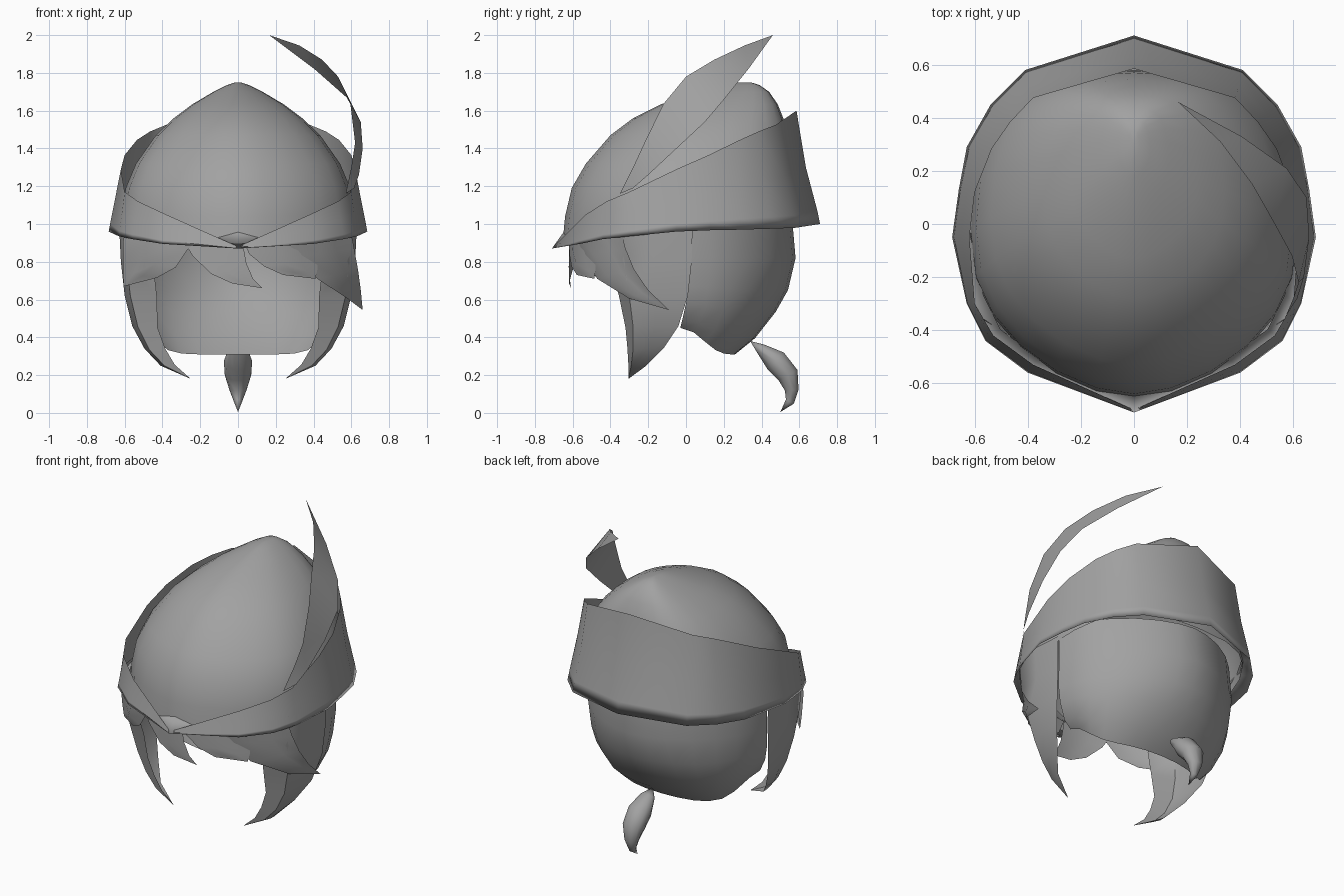
import bpy, bmesh, math
from mathutils import Vector

if "Cube" in bpy.data.objects:
    bpy.data.objects.remove(bpy.data.objects["Cube"])

# Dark grey used for every part
grey = bpy.data.materials.new("dark_grey")
grey.diffuse_color = (.36, .36, .36, 1)
grey.use_nodes = True
grey.node_tree.nodes["Principled BSDF"].inputs["Base Color"].default_value = grey.diffuse_color


def loft(name, rows, closed=False, angle=50):
    """Skin a grid of points given as rows of equal length."""
    bm = bmesh.new()
    grid = [[bm.verts.new(p) for p in row] for row in rows]
    n = len(rows[0])
    for a, b in zip(grid, grid[1:]):
        for i in range(n if closed else n - 1):
            j = (i + 1) % n
            bm.faces.new((a[i], a[j], b[j], b[i]))
    bmesh.ops.remove_doubles(bm, verts=bm.verts, dist=0.0005)
    bmesh.ops.recalc_face_normals(bm, faces=bm.faces)
    me = bpy.data.meshes.new(name)
    bm.to_mesh(me)
    bm.free()
    me.materials.append(grey)
    ob = bpy.data.objects.new(name, me)
    bpy.context.collection.objects.link(ob)
    bpy.ops.object.select_all(action='DESELECT')
    ob.select_set(True)
    bpy.context.view_layer.objects.active = ob
    bpy.ops.object.shade_smooth_by_angle(angle=math.radians(angle))
    return ob


def flip(p):
    return (-p[0], p[1], p[2])


def full_ring(half):
    """Close a half outline (front to back) by mirroring it in x."""
    return half + [flip(p) for p in half[-2:0:-1]]


def spow(v, e):
    return math.copysign(abs(v) ** e, v)


# Cap crown: (half width, front y, back y, z, tilt), squarer at the back
crown = [(.615, -.655, .58, .97, .13), (.615, -.64, .58, 1.06, .03),
         (.595, -.605, .577, 1.19, 0), (.54, -.53, .57, 1.32, 0),
         (.435, -.40, .545, 1.47, 0), (.34, -.28, .515, 1.56, 0),
         (.24, -.13, .485, 1.635, 0), (.13, .06, .44, 1.70, 0),
         (.06, .18, .39, 1.735, 0), (.02, .25, .35, 1.748, 0),
         (0, .3, .3, 1.75, 0)]
rows = []
for hw, yf, yb, z, k in crown:
    ring = []
    for i in range(24):
        a = math.tau * i / 24
        e = .9 + .2 * math.cos(a)
        y = (yf + yb) / 2 - (yb - yf) / 2 * spow(math.cos(a), e)
        ring.append((hw * spow(math.sin(a), e), y, z + k * y))
    rows.append(ring)
loft("cap_crown", rows, True)

# Turned-up cap brim, V-shaped at the front and high at the back
bottom = [(0, -.71, .87), (.4, -.56, .895), (.56, -.44, .92), (.63, -.3, .935),
          (.685, -.05, .96), (.66, .13, .967), (.63, .29, .97),
          (.54, .45, .975), (.41, .58, .98), (0, .71, 1.0)]
top = [(0, -.70, .88), (.38, -.53, 1.05), (.53, -.42, 1.12), (.60, -.3, 1.17),
       (.62, -.05, 1.29), (.60, .12, 1.365), (.535, .285, 1.445),
       (.465, .385, 1.49), (.38, .475, 1.525), (0, .585, 1.6)]


def between(t, pull=0):
    ring = [Vector(b).lerp(Vector(c), t) for b, c in zip(bottom, top)]
    return [(p.x, p.y - max(0, p.y) * pull, p.z) for p in ring]


inner = [(x * .9, y * .9, z + .1) for x, y, z in bottom]
loft("cap_brim", [full_ring(r) for r in
                  (top, between(.5, .02), between(.12), bottom, inner)],
     True, 180)

# Feather: paired upper and lower edges from base to tip
upper = [(.57, -.35, 1.16), (.60, -.28, 1.30), (.62, -.22, 1.43),
         (.595, -.12, 1.635), (.53, 0, 1.78), (.445, .15, 1.87),
         (.325, .31, 1.945), (.165, .46, 2.0)]
lower = [(.57, -.35, 1.16), (.615, -.28, 1.19), (.64, -.2, 1.26),
         (.66, -.05, 1.40), (.65, .1, 1.54), (.575, .21, 1.67),
         (.405, .33, 1.82), (.165, .46, 2.0)]
loft("feather", list(zip(upper, lower)))

# Back hair shell: (half width, side y, back y, side z, back z)
shell = [(.605, .03, .56, 1.05, 1.05), (.605, .03, .58, .82, .82),
         (.59, .01, .54, .67, .65), (.57, 0, .475, .58, .535),
         (.52, -.02, .365, .49, .395), (.465, -.03, .26, .45, .31)]
rows = []
for k, (hw, ys, yb, zs, zb) in enumerate(shell):
    row = []
    e = 1.18 - .05 * k
    for i in range(15):
        a = math.pi * (i / 14 - .5)
        s, c = spow(math.sin(a), e), max(0, math.cos(a)) ** e
        row.append((hw * s, ys + (yb - ys) * c, zb + (zs - zb) * s ** 8))
    rows.append(row)
loft("back_hair", rows)

# Side locks: rows of back edge, middle, front edge
tip = (.25, -.305, .18)
lock = [[(.615, .035, 1.0), (.63, -.16, 1.0), (.60, -.34, 1.0), (.47, -.42, 1.0)],
        [(.61, .03, .8), (.62, -.16, .8), (.59, -.33, .8), (.45, -.41, .8)],
        [(.60, .01, .62), (.60, -.15, .62), (.57, -.30, .62), (.43, -.355, .62)],
        [(.56, -.04, .46), (.56, -.16, .46), (.53, -.28, .455), (.425, -.32, .45)],
        [(.49, -.12, .34), (.495, -.2, .34), (.47, -.28, .335), (.385, -.31, .34)],
        [(.41, -.21, .25), (.41, -.25, .25), (.39, -.29, .25), (.335, -.305, .255)],
        [tip, tip, tip, tip]]
loft("side_lock_right", lock)
loft("side_lock_left", [[flip(p) for p in r] for r in lock])


# Fringe: each strand spans two edges that meet in a tip
def on_head(p):
    if len(p) == 3:
        return Vector(p)
    x, z = p
    return Vector((x, -.62 * math.sqrt(max(0, 1 - (x / .66) ** 2)), z))


def strand(name, edge_a, edge_b, end):
    rows = []
    for a, b in zip(edge_a + [end], edge_b + [end]):
        a, b = on_head(a), on_head(b)
        radius = (a.xy.length + b.xy.length) / 2
        row = []
        for t in (0, .33, .67, 1):
            m = a.lerp(b, t)
            if 0 < t < 1:
                xy = m.xy.normalized() * radius
                m = Vector((xy.x, xy.y, m.z))
            row.append(m)
        rows.append(row)
    loft(name, rows)


strand("fringe_centre", [(-.3, .93), (-.24, .83), (-.14, .735), (-.03, .685)],
       [(.02, .93), (.03, .87), (.045, .79), (.08, .71)], (.13, .66))
strand("fringe_right", [(.02, .93), (.06, .84), (.14, .775), (.24, .73)],
       [(.42, .95), (.42, .9), (.42, .82), (.42, .76)], (.41, .71))
strand("fringe_left", [(-.2, .93), (-.27, .86), (-.33, .77), (-.43, .715)],
       [(-.60, -.34, .95), (-.61, -.34, .9), (-.61, -.33, .82),
        (-.61, -.32, .75)], (-.605, -.31, .67))
strand("fringe_sweep",
       [(.25, -.58, .93), (.31, -.54, .83), (.42, -.47, .71), (.58, -.30, .605)],
       [(.60, -.34, .95), (.615, -.32, .87), (.635, -.275, .76),
        (.65, -.2, .65)], (.66, -.09, .545))

# Ponytail: (y, z, half width, half thickness) along a curved path
tail = [(.34, .38, 0, 0), (.395, .34, .05, .03), (.475, .275, .075, .065),
        (.54, .20, .07, .06), (.56, .12, .045, .038), (.55, .06, .022, .025),
        (.5, .005, 0, 0)]
rows = []
for i, (y, z, w, t) in enumerate(tail):
    p, q = tail[max(i - 1, 0)], tail[min(i + 1, len(tail) - 1)]
    d = Vector((q[0] - p[0], q[1] - p[1])).normalized()
    rows.append([(w * math.cos(a), y - d.y * t * math.sin(a),
                  z + d.x * t * math.sin(a))
                 for a in (math.tau * k / 10 for k in range(10))])
loft("ponytail", rows, True)
